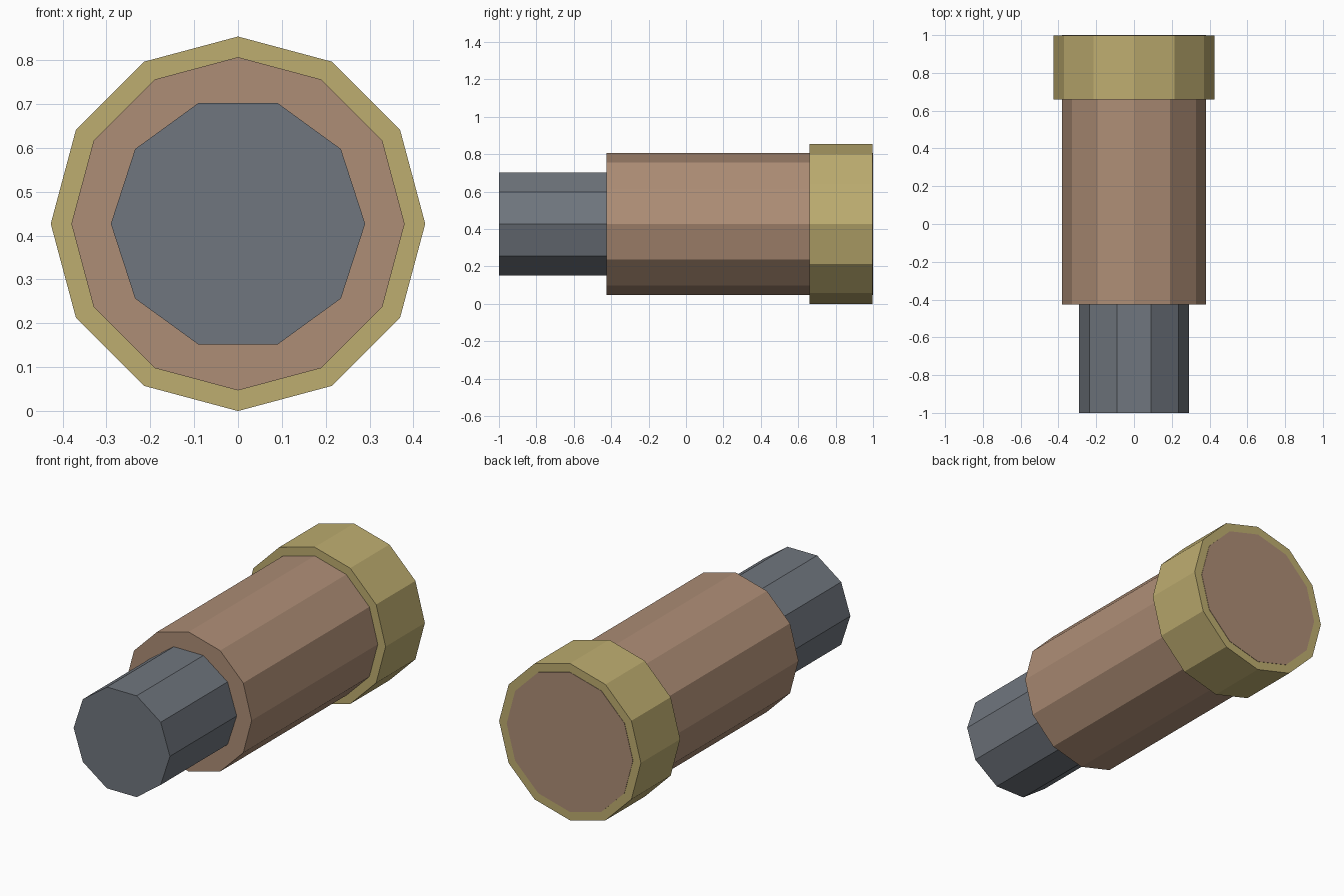
import bpy, bmesh
from math import cos, sin, tau

cube = bpy.data.objects.get("Cube")
if cube:
    bpy.data.objects.remove(cube, do_unlink=True)

AXIS_Z = 0.427


def material(name, rgb):
    mat = bpy.data.materials.new(name)
    mat.use_nodes = True
    color = (*rgb, 1.0)
    mat.diffuse_color = color
    mat.node_tree.nodes["Principled BSDF"].inputs["Base Color"].default_value = color
    return mat


def prism(name, sides, radius, y0, y1, mat):
    """Flat-sided bar along y with a corner pointing to +x."""
    bm = bmesh.new()
    ring = [bm.verts.new((radius * cos(tau * i / sides), y0,
                          AXIS_Z + radius * sin(tau * i / sides)))
            for i in range(sides)]
    bm.faces.new(ring)
    bm.faces.ensure_lookup_table()
    # Keep the starting face as the near end of the bar
    sweep = bmesh.ops.extrude_face_region(bm, geom=bm.faces[:], use_keep_orig=True)
    moved = [v for v in sweep["geom"] if isinstance(v, bmesh.types.BMVert)]
    bmesh.ops.translate(bm, verts=moved, vec=(0, y1 - y0, 0))
    bmesh.ops.recalc_face_normals(bm, faces=bm.faces[:])
    mesh = bpy.data.meshes.new(name)
    bm.to_mesh(mesh)
    bm.free()
    mesh.materials.append(mat)
    obj = bpy.data.objects.new(name, mesh)
    bpy.context.collection.objects.link(obj)
    return obj


steel = material("grey steel", (0.162, 0.181, 0.209))
copper = material("dull copper", (0.423, 0.270, 0.181))
brass = material("pale brass", (0.515, 0.418, 0.162))

# Narrow front tip, main body, and the wide collar at the rear
prism("front_tip", 10, 0.29, -1.0, -0.4, steel)
prism("main_body", 12, 0.38, -0.425, 1.0, copper)
prism("rear_collar", 12, 0.427, 0.66, 0.998, brass)
